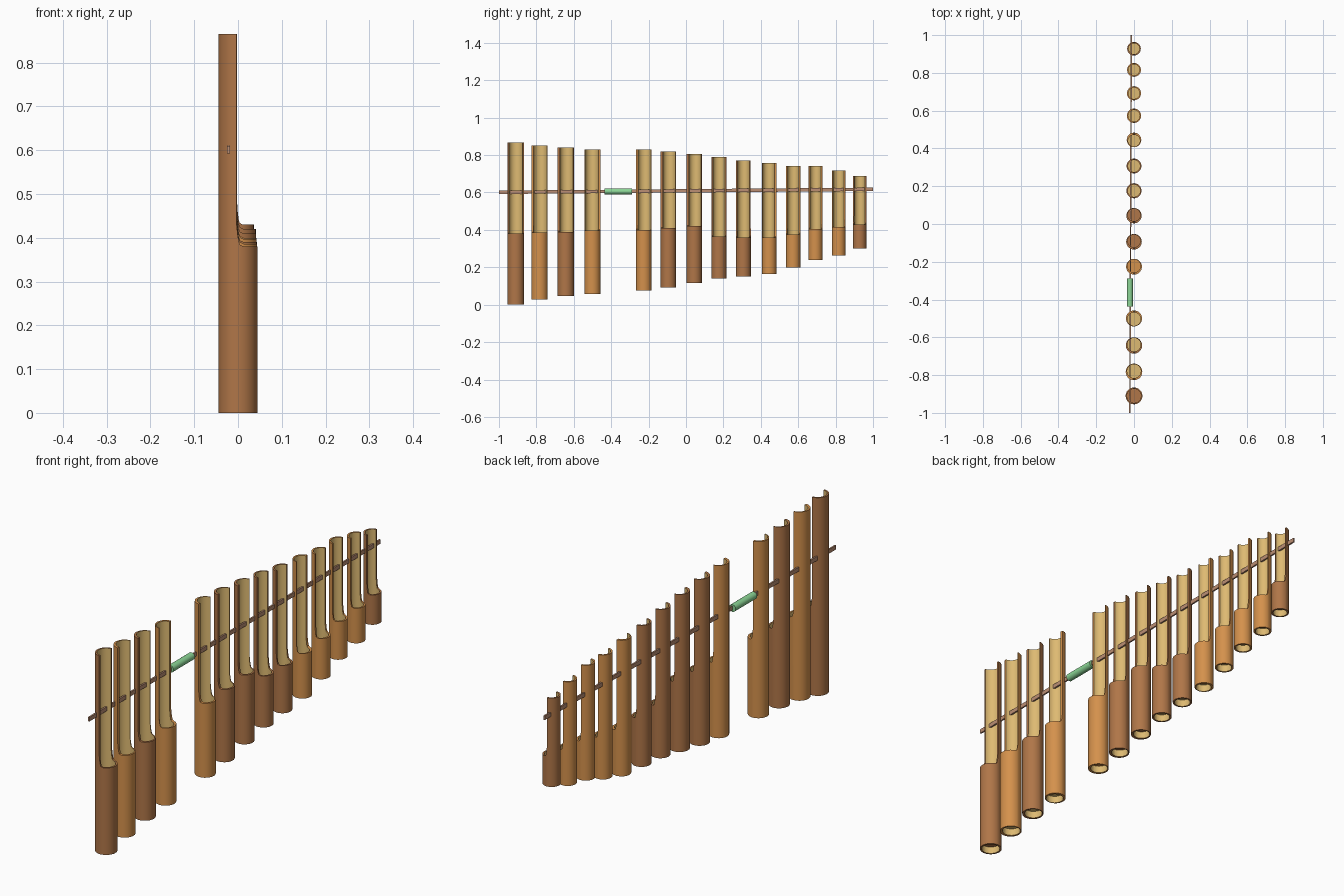
import bpy, bmesh, math
from mathutils import Vector

cube = bpy.data.objects.get("Cube")
if cube:
    bpy.data.objects.remove(cube)


def make_material(name, rgb):
    linear = [((c / 255 + 0.055) / 1.055) ** 2.4 for c in rgb] + [1]
    mat = bpy.data.materials.new(name)
    mat.use_nodes = True
    mat.diffuse_color = linear
    bsdf = next(n for n in mat.node_tree.nodes if n.type == 'BSDF_PRINCIPLED')
    bsdf.inputs["Base Color"].default_value = linear
    return mat


brown = make_material("brown bamboo", (176, 118, 72))
orange = make_material("orange bamboo", (212, 145, 76))
tan = make_material("tan bamboo inside", (222, 186, 114))
cord_colour = make_material("cord brown", (188, 143, 116))
green = make_material("green bead", (140, 214, 150))


def add_object(name, bm, materials, angle=35):
    mesh = bpy.data.meshes.new(name)
    bm.to_mesh(mesh)
    bm.free()
    for mat in materials:
        mesh.materials.append(mat)
    obj = bpy.data.objects.new(name, mesh)
    bpy.context.collection.objects.link(obj)
    bpy.ops.object.select_all(action='DESELECT')
    obj.select_set(True)
    bpy.context.view_layer.objects.active = obj
    bpy.ops.object.shade_smooth_by_angle(angle=math.radians(angle))
    return obj


def tube_columns(cut, top):
    """Rim height for each angle: low in front, a small fillet, tall behind."""
    half = [(a, cut) for a in range(0, 80, 12)]
    half += [(84, cut + 0.004), (88, cut + 0.014), (91, cut + 0.028), (94, cut + 0.05)]
    half += [(94, top)] + [(a, top) for a in range(104, 180, 12)]
    return half + [(180, top)] + [(360 - a, h) for a, h in reversed(half) if a > 0]


def build_tube(name, y, bottom, cut, top, radius, lean, body, floor):
    bm = bmesh.new()
    inner_radius = radius - 0.0075
    columns = []
    for angle, height in tube_columns(cut, top):
        c, s = math.cos(math.radians(angle)), math.sin(math.radians(angle))
        ring = []
        for r, shift in ((radius, 0), (inner_radius, lean)):
            for z in (bottom, height):
                ring.append(bm.verts.new((r * c, y + r * s + shift, z)))
        columns.append((angle, ring))
    for i, (angle, a) in enumerate(columns):
        next_angle, b = columns[(i + 1) % len(columns)]
        # rim along the scooped top edge
        bm.faces.new((a[1], b[1], b[3], a[3]))
        if angle == next_angle:
            continue
        bm.faces.new((a[0], b[0], b[1], a[1]))
        bm.faces.new((a[2], a[3], b[3], b[2])).material_index = 1
        bm.faces.new((b[0], a[0], a[2], b[2]))
    # closing wall inside the tube, just above the open end
    disc = [bm.verts.new((v[2].co.x, v[2].co.y, bottom + 0.03))
            for i, (ang, v) in enumerate(columns)
            if ang != columns[i - 1][0]]
    bm.faces.new(disc).material_index = floor
    bmesh.ops.remove_doubles(bm, verts=bm.verts, dist=0.00005)
    return add_object(name, bm, (body, tan))


# each tube: y, bottom, cut height, top, body colour, floor slot, wall offset
tubes = [
    (-0.91, 0.00, 0.38, 0.866, brown, 0, 0),
    (-0.783, 0.027, 0.386, 0.852, orange, 1, 1),
    (-0.643, 0.047, 0.39, 0.84, brown, 1, 1),
    (-0.50, 0.058, 0.397, 0.83, orange, 1, -1),
    (-0.226, 0.075, 0.40, 0.83, orange, 0, 1),
    (-0.094, 0.092, 0.41, 0.82, brown, 0, 1),
    (0.044, 0.117, 0.42, 0.806, brown, 0, 1),
    (0.176, 0.14, 0.365, 0.79, brown, 1, 0),
    (0.307, 0.152, 0.36, 0.77, brown, 1, 0),
    (0.445, 0.163, 0.36, 0.758, orange, 1, -1),
    (0.573, 0.198, 0.376, 0.742, orange, 1, 0),
    (0.692, 0.238, 0.405, 0.742, orange, 1, 0),
    (0.816, 0.262, 0.415, 0.717, orange, 1, 0),
    (0.928, 0.30, 0.43, 0.688, brown, 1, 0),
]
for i, (y, bottom, cut, top, body, floor, lean) in enumerate(tubes):
    radius = 0.0445 - 0.0085 * i / (len(tubes) - 1)
    build_tube(f"bamboo_tube_{i + 1}", y, bottom, cut, top, radius,
               lean * 0.004, body, floor)

# flat cord threaded through every tube
bm = bmesh.new()
bmesh.ops.create_cube(bm, size=1)
for v in bm.verts:
    x, y, z = v.co
    v.co = Vector((x * 0.007 - 0.018 + y * 0.008, y * 2, z * 0.018 + 0.609 + y * 0.016))
add_object("cord", bm, (cord_colour,))

# round bead in the gap between the two groups
bm = bmesh.new()
bmesh.ops.create_cone(bm, cap_ends=True, segments=24, radius1=0.016, radius2=0.016, depth=0.148)
bead = add_object("bead", bm, (green,))
bead.rotation_euler.x = math.pi / 2
bead.location = (-0.022, -0.363, 0.606)
